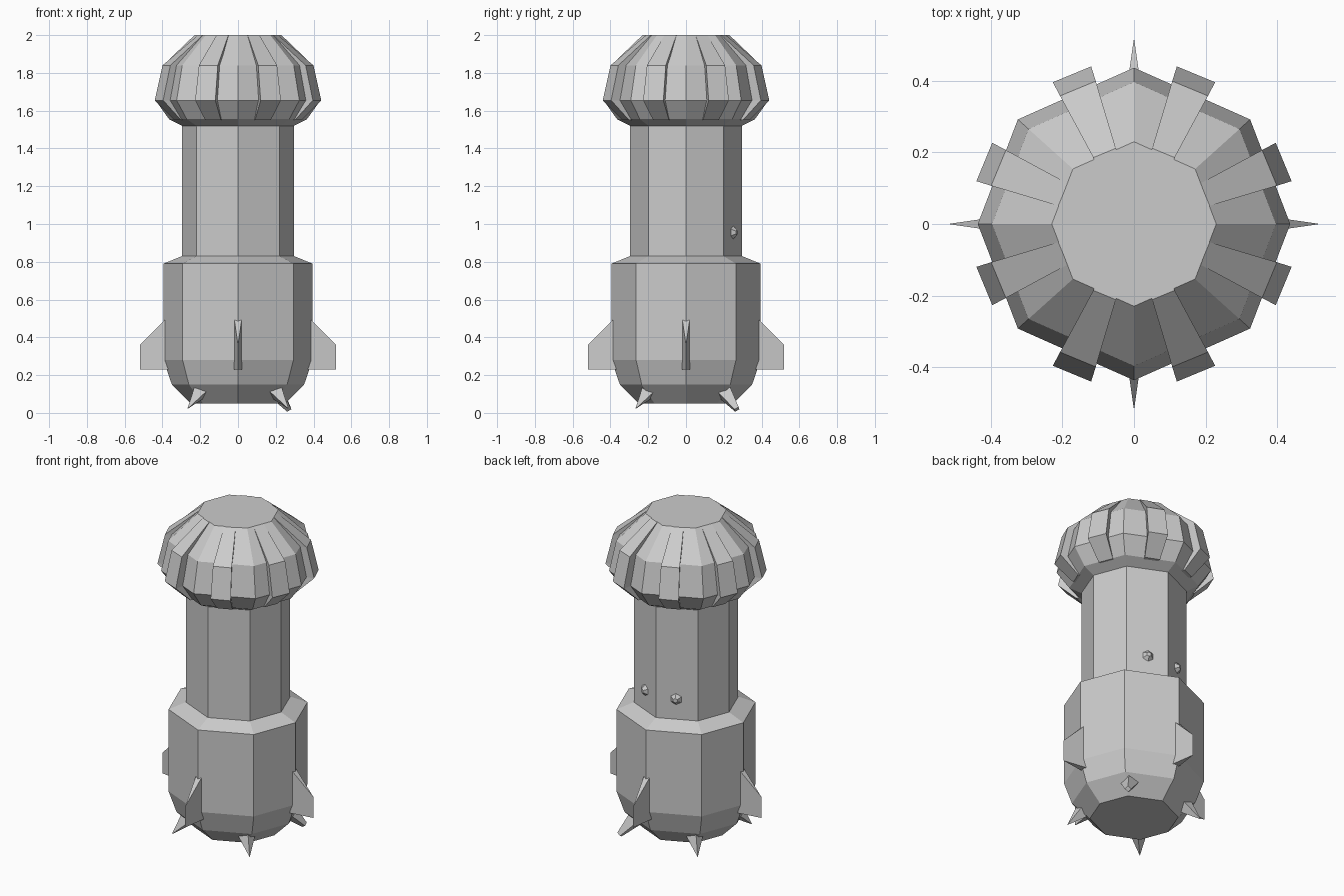
import bpy, bmesh, math
from mathutils import Vector, Matrix

if "Cube" in bpy.data.objects:
    bpy.data.objects.remove(bpy.data.objects["Cube"], do_unlink=True)

grey = bpy.data.materials.new("plain grey")
grey.use_nodes = True
grey.diffuse_color = (0.6, 0.6, 0.6, 1)
grey.node_tree.nodes["Principled BSDF"].inputs["Base Color"].default_value = grey.diffuse_color

ANGLES = [math.radians(a) for a in (0, 42, 90, 138, 180, 222, 270, 318)]


def loft(name, rings, matrix=Matrix()):
    """Closed solid through rings of points that share one count."""
    bm = bmesh.new()
    rows = [[bm.verts.new(matrix @ Vector(p)) for p in ring] for ring in rings]
    n = len(rows[0])
    for low, high in zip(rows, rows[1:]):
        for i in range(n):
            j = (i + 1) % n
            bm.faces.new((low[i], low[j], high[j], high[i]))
    bm.faces.new(rows[0])
    bm.faces.new(rows[-1])
    bmesh.ops.recalc_face_normals(bm, faces=bm.faces[:])
    mesh = bpy.data.meshes.new(name)
    bm.to_mesh(mesh)
    bm.free()
    mesh.materials.append(grey)
    obj = bpy.data.objects.new(name, mesh)
    bpy.context.collection.objects.link(obj)
    return obj


def octagons(profile):
    return [[(r * math.cos(a), r * math.sin(a), z) for a in ANGLES] for r, z in profile]


def turn(degrees):
    return Matrix.Rotation(math.radians(degrees), 4, "Z")


# Main shaft: rounded base, shoulder and column
loft("base_and_column", octagons([
    (0.25, 0.05), (0.35, 0.15), (0.395, 0.28), (0.395, 0.79),
    (0.297, 0.83), (0.297, 1.53)]))

# Bulbous head with a flat top
loft("head", octagons([
    (0.297, 1.52), (0.365, 1.555), (0.437, 1.655), (0.397, 1.84), (0.23, 2.0)]))

# Raised ribs centred on the faces of the head: outer radius, half width, height
RIB = [(0.345, 0.045, 1.55), (0.453, 0.058, 1.655), (0.41, 0.054, 1.84), (0.215, 0.034, 2.0)]
for i in range(8):
    rings = [[(r - 0.12, -w * 0.6, z), (r, -w, z), (r, w, z), (r - 0.12, w * 0.6, z)]
             for r, w, z in RIB]
    loft(f"head_rib_{i + 1}", rings, turn(22.5 + 45 * i))

# Wedge fins on the four sides, sharp at the outer edge
for i, side in enumerate(("left", "back", "right", "front")):
    bottom = [(0.34, -0.026, 0.23), (0.52, 0, 0.23), (0.34, 0.026, 0.23)]
    top = [(0.34, -0.026, 0.54), (0.52, 0, 0.36), (0.34, 0.026, 0.54)]
    loft(f"{side}_fin", [bottom, top], turn(90 * i))

# Four-sided spikes pointing out and down from the base
SPIKES = {"back_left": 1, "back_right": 0, "front_right": 0, "front_left": 0}
for i, (corner, blunt) in enumerate(SPIKES.items()):
    aim = turn(45 + 90 * i) @ Matrix.Translation((0.275, 0, 0.125)) @ Matrix.Rotation(math.radians(135), 4, "Y")
    tip_size, length = (0.018, 0.15) if blunt else (0.001, 0.145)
    rings = [[(s, 0, z), (0, s, z), (-s, 0, z), (0, -s, z)]
             for s, z in ((0.055, -0.02), (0.055, 0.0), (tip_size, length))]
    loft(f"{corner}_spike", rings, aim)

# Two small faceted studs low on the back of the column
for i, angle in enumerate((67, 113)):
    aim = turn(angle) @ Matrix.Translation((0.268, 0, 0.955)) @ Matrix.Rotation(math.pi / 2, 4, "Y")
    rings = [[(s * math.cos(k * math.pi / 3), s * math.sin(k * math.pi / 3), z) for k in range(6)]
             for s, z in ((0.038, 0.0), (0.014, 0.025))]
    loft(f"column_stud_{i + 1}", rings, aim)
